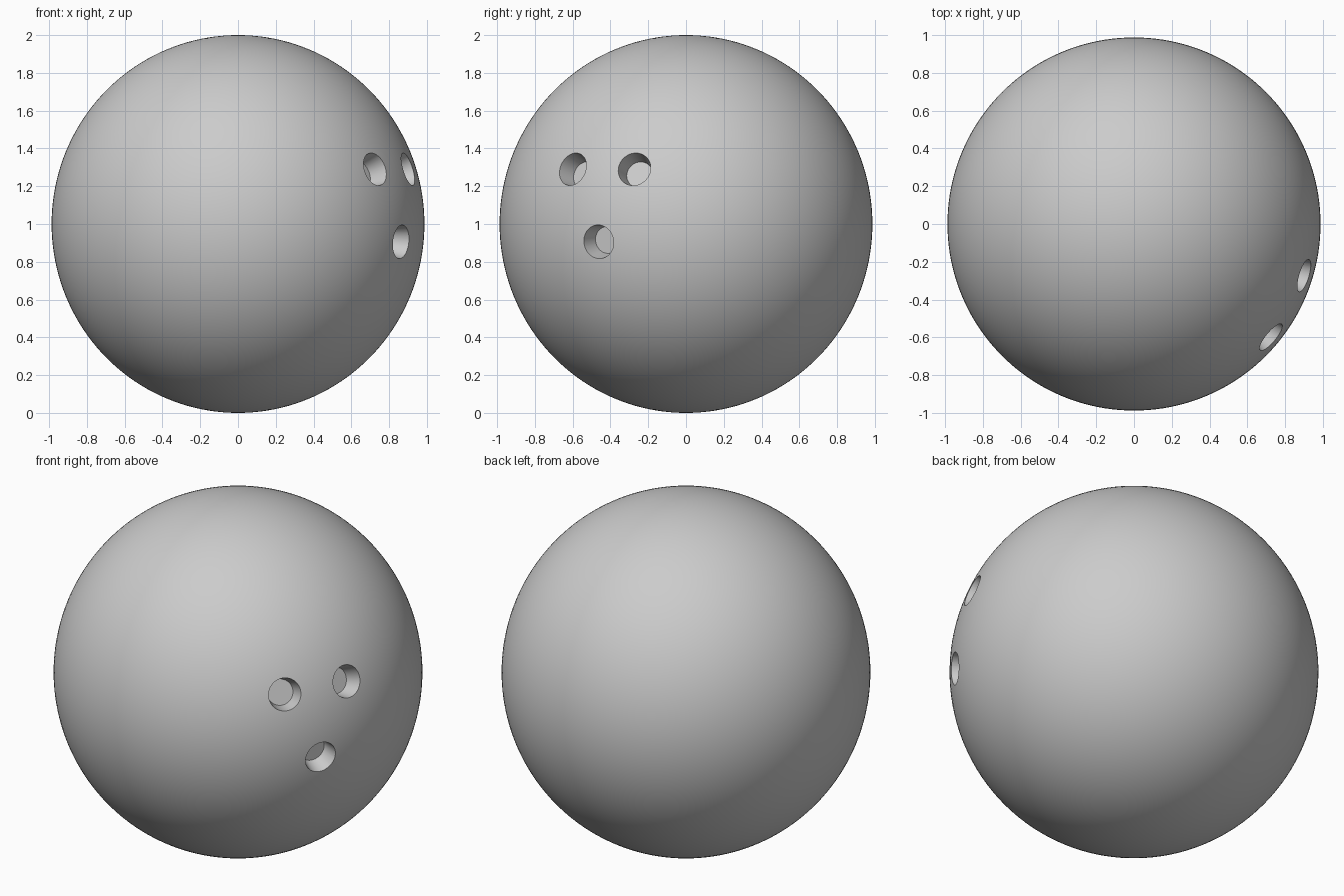
import bpy, math
from mathutils import Vector

if "Cube" in bpy.data.objects:
    bpy.data.objects.remove(bpy.data.objects["Cube"])

# Ball body, very slightly taller than wide
CENTRE = Vector((0, 0, 1))
bpy.ops.mesh.primitive_uv_sphere_add(segments=160, ring_count=80, radius=1, location=CENTRE)
ball = bpy.context.object
ball.name = "ball"
ball.scale = (0.987, 0.987, 1.0)
bpy.ops.object.transform_apply(location=False, rotation=False, scale=True)

RIM_R, FLOOR_R, DEPTH, OUT = 0.09, 0.071, 0.10, 0.06
RIM_DIST = 0.986
slope = (RIM_R - FLOOR_R) / DEPTH


def drill(name, direction):
    """Cut a tapered, flat-bottomed finger hole pointing at the centre."""
    d = Vector(direction).normalized()
    bpy.ops.mesh.primitive_cone_add(
        vertices=48, radius1=FLOOR_R, radius2=RIM_R + slope * OUT, depth=DEPTH + OUT,
        location=CENTRE + d * (RIM_DIST + (OUT - DEPTH) / 2),
        rotation=d.to_track_quat('Z', 'Y').to_euler())
    cutter = bpy.context.object
    cutter.name = name
    bpy.context.view_layer.objects.active = ball
    mod = ball.modifiers.new(name, 'BOOLEAN')
    mod.operation, mod.solver, mod.object = 'DIFFERENCE', 'EXACT', cutter
    bpy.ops.object.modifier_apply(modifier=name)
    bpy.data.objects.remove(cutter, do_unlink=True)


# Two finger holes and the thumb hole
drill("finger_hole_1", (0.73, -0.603, 0.292))
drill("finger_hole_2", (0.907, -0.275, 0.292))
drill("thumb_hole", (0.87, -0.466, -0.095))

# Smooth surface with crisp hole edges
bpy.ops.object.select_all(action='DESELECT')
ball.select_set(True)
bpy.context.view_layer.objects.active = ball
bpy.ops.object.shade_smooth_by_angle(angle=math.radians(35))
